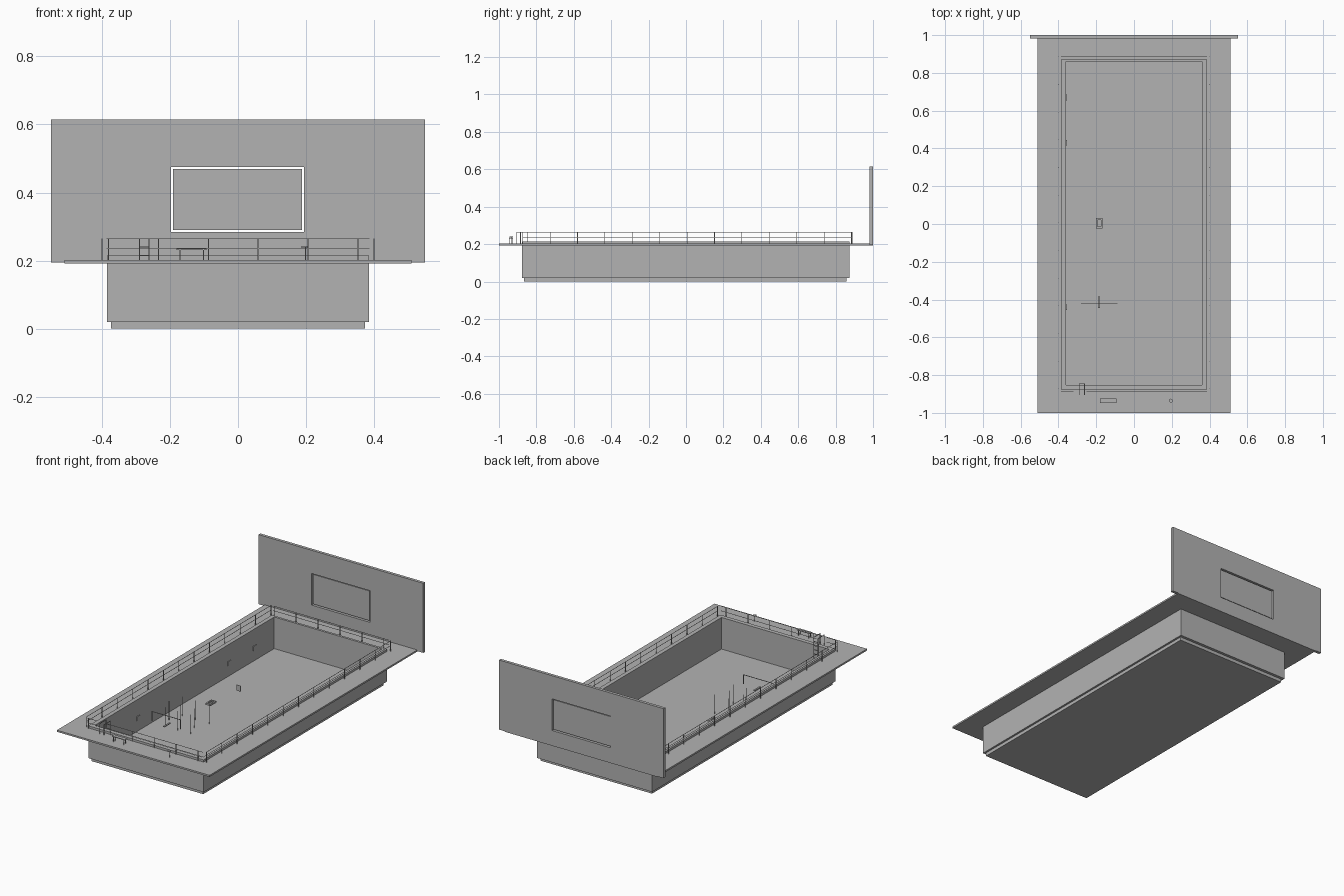
import bpy, bmesh
from mathutils import Vector

cube = bpy.data.objects.get("Cube")
if cube:
    bpy.data.objects.remove(cube)

grey = bpy.data.materials.new("concrete_grey")
grey.use_nodes = True
COLOUR = (0.45, 0.45, 0.45, 1)
grey.diffuse_color = COLOUR
grey.node_tree.nodes["Principled BSDF"].inputs["Base Color"].default_value = COLOUR


def finish(name, bm):
    bmesh.ops.recalc_face_normals(bm, faces=bm.faces)
    mesh = bpy.data.meshes.new(name)
    bm.to_mesh(mesh)
    bm.free()
    mesh.materials.append(grey)
    obj = bpy.data.objects.new(name, mesh)
    bpy.context.collection.objects.link(obj)
    return obj


def add_box(bm, x, y, z):
    """Each argument is a (low, high) pair."""
    verts = bmesh.ops.create_cube(bm, size=1)["verts"]
    for v in verts:
        v.co = Vector([(lo + hi) / 2 + c * (hi - lo) for c, (lo, hi) in zip(v.co, (x, y, z))])


def box(name, x, y, z):
    bm = bmesh.new()
    add_box(bm, x, y, z)
    return finish(name, bm)


def bars(name, segments, r=0.0015):
    """Thin square bars along the axes, from point to point."""
    bm = bmesh.new()
    for a, b in segments:
        add_box(bm, *[(min(p, q) - r, max(p, q) + r) for p, q in zip(a, b)])
    return finish(name, bm)


def frame(name, outer, inner, depth, upright=False):
    """Rectangle with a rectangular hole, extruded over depth."""
    bm = bmesh.new()
    loops = []
    for d in depth:
        for (u0, u1), (v0, v1) in (outer, inner):
            pts = ((u0, v0), (u1, v0), (u1, v1), (u0, v1))
            loops.append([bm.verts.new((u, d, v) if upright else (u, v, d)) for u, v in pts])
    out_a, in_a, out_b, in_b = loops
    for p, q in ((out_a, in_a), (in_a, in_b), (in_b, out_b), (out_b, out_a)):
        for i in range(4):
            j = (i + 1) % 4
            bm.faces.new((p[i], p[j], q[j], q[i]))
    return finish(name, bm)


# Tank, footing and deck
tank_outer = ((-0.385, 0.385), (-0.878, 0.874))
tank_inner = ((-0.36, 0.36), (-0.853, 0.86))
frame("tank_walls", tank_outer, tank_inner, (0.02, 0.215))
box("tank_floor", (-0.384, 0.384), (-0.877, 0.873), (0.0202, 0.024))
box("footing", (-0.373, 0.373), (-0.865, 0.857), (0, 0.02))
frame("deck", ((-0.51, 0.51), (-1, 1)), tank_outer, (0.192, 0.202))

# Back wall with a loose window panel
frame("back_wall", ((-0.55, 0.55), (0.195, 0.615)),
      ((-0.197, 0.194), (0.284, 0.475)), (0.982, 1.0), upright=True)
box("window_panel", (-0.191, 0.188), (0.988, 0.994), (0.29, 0.469))

# Railings around the deck, with a gap at the ladder
DECK, MID, TOP = 0.2, 0.236, 0.264
STEP = 0.1465
side_x, front_y, back_y = 0.4, -0.885, 0.888
posts, rails = [], []
for s in (-1, 1):
    for k in range(13):
        y = -0.873 + k * STEP
        posts.append(((s * side_x, y, DECK), (s * side_x, y, TOP)))
for k in range(6):
    x = -0.38 + k * STEP
    for y in (front_y, back_y):
        posts.append(((x, y, DECK), (x, y, TOP)))
for z in (MID, TOP):
    for s in (-1, 1):
        rails.append(((s * side_x, -0.873, z), (s * side_x, 0.885, z)))
    rails.append(((-0.385, back_y, z), (0.385, back_y, z)))
    rails.append(((-0.385, front_y, z), (-0.32, front_y, z)))
    rails.append(((-0.25, front_y, z), (0.385, front_y, z)))
bars("railing_posts", posts)
bars("railing_rails", rails, 0.001)

# Ladder into the tank
ladder = []
for x in (-0.29, -0.262):
    ladder += [((x, -0.905, DECK), (x, -0.905, TOP)),
               ((x, -0.905, TOP), (x, -0.845, TOP)),
               ((x, -0.845, 0.08), (x, -0.845, TOP))]
for k in range(7):
    z = 0.09 + k * 0.025
    ladder.append(((-0.29, -0.845, z), (-0.262, -0.845, z)))
bars("ladder", ladder)

# Table and stool on the deck
box("table_top", (-0.18, -0.092), (-0.947, -0.925), (0.231, 0.235))
bars("table_legs", [((x, y, DECK), (x, y, 0.231))
                    for x in (-0.17, -0.102) for y in (-0.944, -0.928)])
bm = bmesh.new()
bmesh.ops.create_cone(bm, cap_ends=True, segments=12, radius1=0.01, radius2=0.01, depth=0.004)
stool = finish("stool_seat", bm)
stool.location = (0.195, -0.935, 0.24)
bars("stool_leg", [((0.198, -0.935, DECK), (0.198, -0.935, 0.24))])

# Gate, marker poles and floating box inside the tank
bars("gate", [((-0.28, -0.42, 0.155), (-0.09, -0.42, 0.155)),
              ((-0.28, -0.42, 0.1), (-0.28, -0.42, 0.155)),
              ((-0.09, -0.42, 0.1), (-0.09, -0.42, 0.155))])
box("gate_marker", (-0.19, -0.18), (-0.445, -0.385), (0.095, 0.1))
marker_rows = [(-0.145, (-0.27, -0.185, -0.09)),
               (-0.23, (-0.3, -0.22, -0.13)),
               (-0.31, (-0.27, -0.185, -0.1))]
bars("marker_poles", [((x, y, 0.024), (x, y, 0.14)) for y, xs in marker_rows for x in xs], 0.001)
frame("floating_box", ((-0.202, -0.168), (-0.023, 0.033)),
      ((-0.194, -0.176), (-0.012, 0.022)), (0.065, 0.075))
box("target_board", (-0.2, -0.17), (0.269, 0.271), (0.04, 0.075))

# Small plates on the inner side wall
for i, y in enumerate((-0.44, 0.43, 0.67)):
    box(f"wall_plate_{i + 1}", (-0.36, -0.356), (y - 0.015, y + 0.015), (0.09, 0.115))
